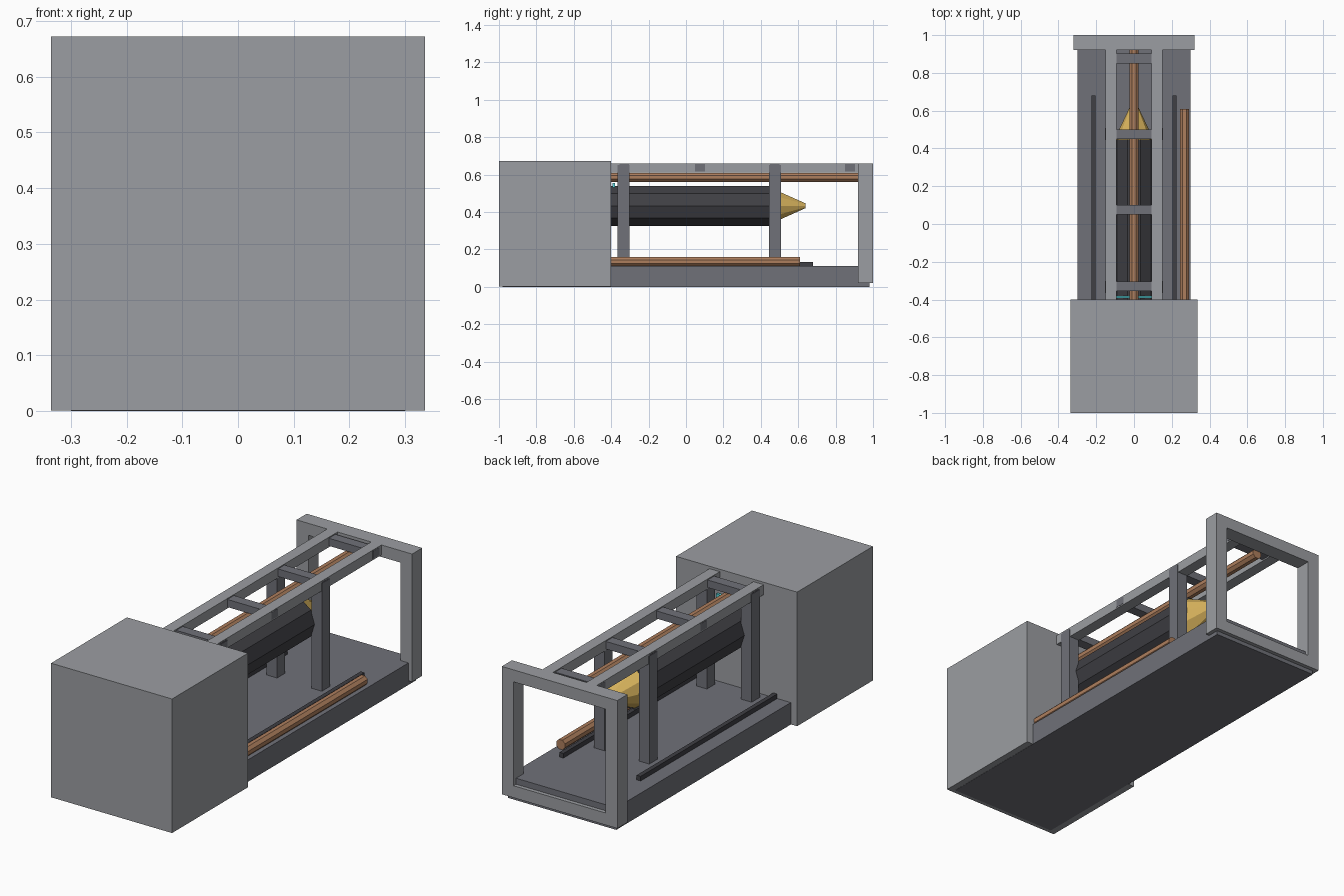
import bpy, math
from mathutils import Matrix

if "Cube" in bpy.data.objects:
    bpy.data.objects.remove(bpy.data.objects["Cube"])


def material(name, rgb):
    m = bpy.data.materials.new(name)
    m.diffuse_color = (*rgb, 1)
    m.use_nodes = True
    m.node_tree.nodes["Principled BSDF"].inputs["Base Color"].default_value = m.diffuse_color
    return m


STEEL = material("steel", (0.33, 0.34, 0.36))
FLOOR = material("floor_grey", (0.16, 0.165, 0.19))
DARK = material("dark", (0.05, 0.05, 0.058))
COPPER = material("copper", (0.42, 0.21, 0.11))
BRASS = material("brass", (0.70, 0.46, 0.11))
CYAN = material("cyan", (0.1, 0.7, 0.75))


def box(name, x, y, z, mat):
    """Box from (min, max) ranges."""
    bpy.ops.mesh.primitive_cube_add(size=1)
    o = bpy.context.object
    o.name = name
    o.data.transform(Matrix.Diagonal((x[1] - x[0], y[1] - y[0], z[1] - z[0], 1)))
    o.location = [(a + b) / 2 for a, b in (x, y, z)]
    o.data.materials.append(mat)
    return o


def rod(name, x, z, y, r1, r2, sides, mat, turn=0.0):
    """Faceted rod or cone along y, radius r1 at y[0], r2 at y[1]."""
    bpy.ops.mesh.primitive_cone_add(vertices=sides, radius1=r1, radius2=r2, depth=y[1] - y[0])
    o = bpy.context.object
    o.name = name
    o.data.transform(Matrix.Rotation(-math.pi / 2, 4, 'X') @ Matrix.Rotation(turn, 4, 'Z'))
    o.location = (x, (y[0] + y[1]) / 2, z)
    o.data.materials.append(mat)
    return o


# Housing block and floor slab
box("housing_block", (-0.335, 0.335), (-1, -0.4), (0.001, 0.672), STEEL)
box("floor_slab", (-0.30, 0.30), (-0.98, 0.98), (0, 0.11), FLOOR)

# Open end frame
box("end_frame_top", (-0.32, 0.32), (0.92, 1), (0.60, 0.66), STEEL)
box("end_frame_bottom", (-0.32, 0.32), (0.92, 1), (0.02, 0.08), STEEL)

# Mirrored parts: frame sides, overhead rails, floor tracks, posts
for side, s in (("left", -1), ("right", 1)):
    def span(a, b):
        return sorted((s * a, s * b))
    box(f"end_frame_{side}", span(0.255, 0.32), (0.92, 1), (0.08, 0.60), STEEL)
    box(f"overhead_rail_{side}", span(0.093, 0.15), (-0.9, 0.921), (0.61, 0.66), STEEL)
    box(f"floor_track_{side}", span(0.203, 0.225), (-0.68, 0.68), (0.108, 0.133), DARK)
    for i, y in enumerate((-0.333, 0.477)):
        box(f"post_{side}_{i}", span(0.095, 0.153), (y - 0.032, y + 0.032), (0.108, 0.65), FLOOR)

# Cross bars between the rails
for i, y in enumerate((-0.33, 0.075, 0.475, 0.877)):
    box(f"cross_bar_{i}", (-0.151, 0.151), (y - 0.026, y + 0.026), (0.617, 0.655), FLOOR)

# Copper pipes, overhead and on the floor
rod("overhead_pipe", 0, 0.585, (-0.9, 0.921), 0.026, 0.026, 8, COPPER, math.pi / 8)
rod("floor_pipe", 0.267, 0.134, (-0.61, 0.61), 0.026, 0.026, 8, COPPER, math.pi / 8)

# Central barrel with brass nose and cyan strip
rod("barrel", 0, 0.433, (-0.85, 0.448), 0.1125, 0.1125, 10, DARK, math.pi / 2)
rod("nose_cone", 0, 0.433, (0.444, 0.64), 0.105, 0.013, 10, BRASS, math.pi / 2)
box("indicator_strip", (-0.10, 0.10), (-0.393, -0.38), (0.53, 0.555), CYAN)
